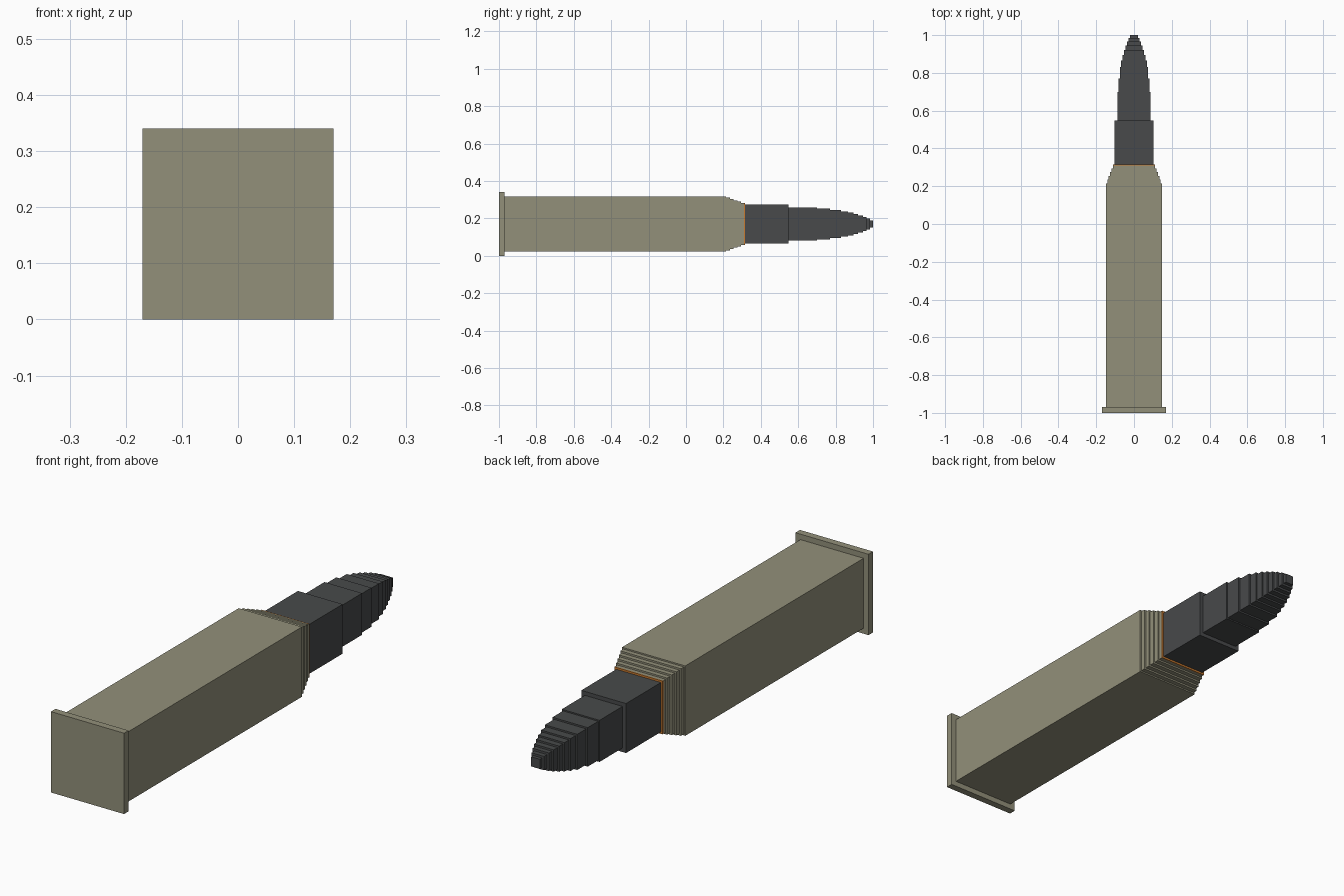
import bpy, bmesh

if "Cube" in bpy.data.objects:
    bpy.data.objects.remove(bpy.data.objects["Cube"])

CZ = 0.17  # height of the long axis


def material(name, rgb):
    m = bpy.data.materials.new(name)
    m.diffuse_color = (*rgb, 1)
    m.use_nodes = True
    m.node_tree.nodes["Principled BSDF"].inputs["Base Color"].default_value = m.diffuse_color
    return m


def stepped_bar(name, start, steps, mat):
    """Square bar along y; steps = (end y, half width)."""
    profile = []
    y = start
    for end, half in steps:
        profile += [(y, half), (end, half)]
        y = end
    bm = bmesh.new()
    rings = [[bm.verts.new((sx * h, py, CZ + sz * h))
              for sx, sz in ((-1, -1), (1, -1), (1, 1), (-1, 1))]
             for py, h in profile]
    for a, b in zip(rings, rings[1:]):
        for i in range(4):
            j = (i + 1) % 4
            bm.faces.new((a[i], a[j], b[j], b[i]))
    bm.faces.new(rings[0])
    bm.faces.new(rings[-1])
    bmesh.ops.recalc_face_normals(bm, faces=bm.faces)
    mesh = bpy.data.meshes.new(name)
    bm.to_mesh(mesh)
    bm.free()
    mesh.materials.append(mat)
    ob = bpy.data.objects.new(name, mesh)
    bpy.context.collection.objects.link(ob)
    return ob


casing_mat = material("casing_olive", (0.29, 0.28, 0.195))
tip_mat = material("tip_dark", (0.065, 0.068, 0.07))
band_mat = material("band_orange", (0.6, 0.2, 0.03))

# Casing: flanged base, long body and stepped shoulder
shoulder = [(0.235 + 0.02 * i, 0.141 - 0.0073 * i) for i in range(5)]
shoulder[-1] = (0.311, 0.112)
stepped_bar("casing", -1.0, [(-0.97, 0.17), (0.215, 0.147)] + shoulder, casing_mat)

# Thin coloured mouth of the casing
stepped_bar("mouth_band", 0.311, [(0.315, 0.112)], band_mat)

# Dark stepped tip
stepped_bar("tip", 0.315, [
    (0.547, 0.104), (0.70, 0.0875), (0.77, 0.082), (0.83, 0.075),
    (0.865, 0.068), (0.895, 0.061), (0.92, 0.054), (0.945, 0.046),
    (0.965, 0.038), (0.985, 0.029), (1.0, 0.02)], tip_mat)
